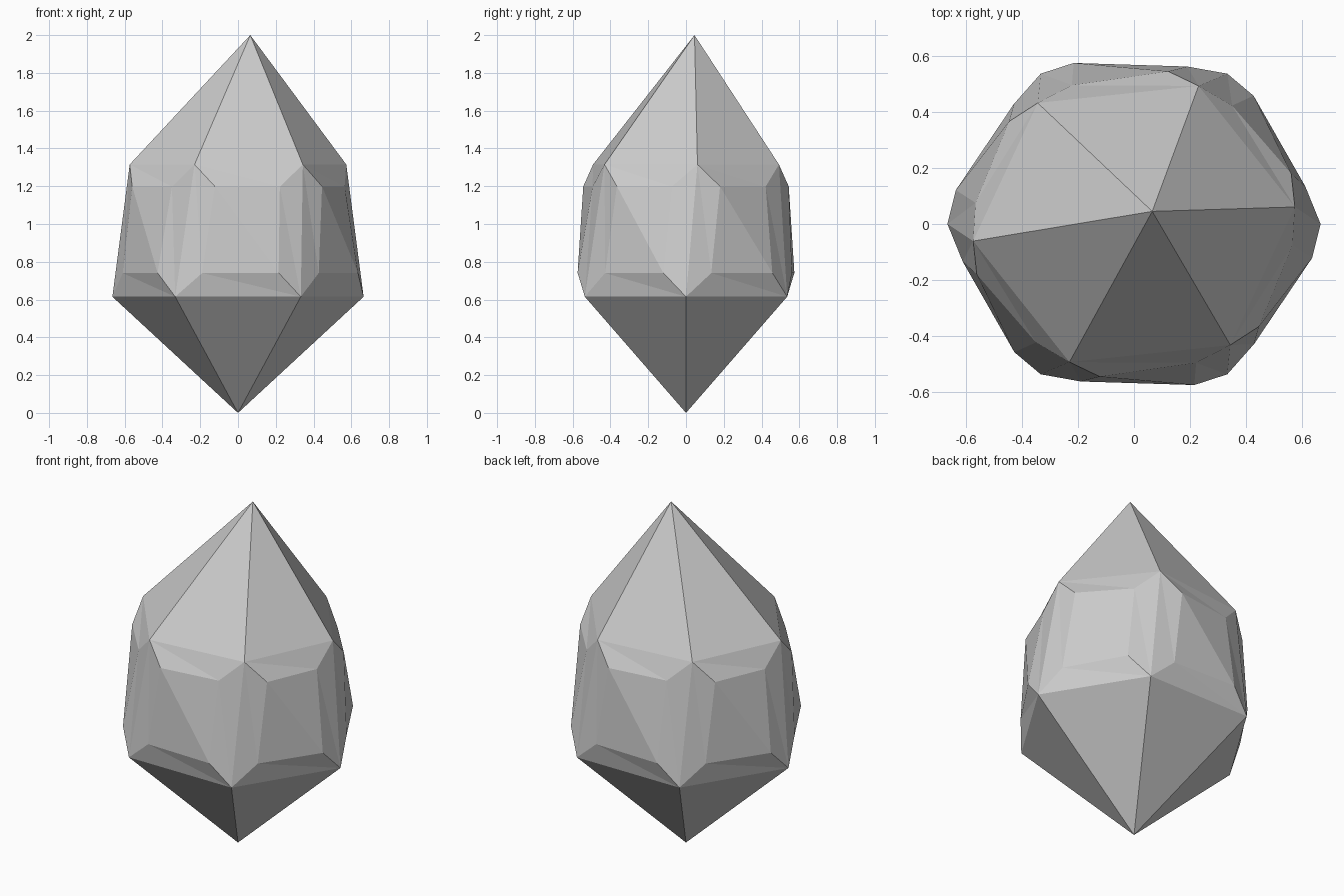
import bpy
import bmesh
from math import cos, sin, radians

cube = bpy.data.objects.get("Cube")
if cube:
    bpy.data.objects.remove(cube, do_unlink=True)

# Single stone colour
stone = bpy.data.materials.new("pale_grey_crystal")
stone.use_nodes = True
grey = (0.6, 0.6, 0.6, 1)
stone.diffuse_color = grey
stone.node_tree.nodes["Principled BSDF"].inputs["Base Color"].default_value = grey

SIDES = 6
FLATTEN = 0.93
bm = bmesh.new()


def ring(radius, z, twist):
    """One slightly flattened hexagonal ring of vertices."""
    angles = [radians(360 / SIDES * i + twist) for i in range(SIDES)]
    return [bm.verts.new((radius * cos(a), radius * FLATTEN * sin(a), z))
            for a in angles]


# Girdle rings and the two points, the upper one off centre
lower = ring(0.665, 0.615, 0)
upper = ring(0.577, 1.315, 6.5)
base_point = bm.verts.new((0, 0, 0))
top_point = bm.verts.new((0.065, 0.045, 2))

# Lower pyramid, twisted side walls and upper pyramid
walls = []
for i in range(SIDES):
    j = (i + 1) % SIDES
    bm.faces.new((base_point, lower[j], lower[i]))
    bm.faces.new((upper[i], upper[j], top_point))
    walls.append(bm.faces.new((lower[i], lower[j], upper[j], upper[i])))
bm.normal_update()

# Raised facet with a bevelled rim on every wall
bmesh.ops.inset_individual(bm, faces=walls, thickness=0.122, depth=0.045,
                           use_even_offset=True)
quads = [f for f in bm.faces if len(f.verts) == 4]
bmesh.ops.triangulate(bm, faces=quads, quad_method='SHORT_EDGE')

mesh = bpy.data.meshes.new("crystal")
bm.to_mesh(mesh)
bm.free()
mesh.materials.append(stone)
crystal = bpy.data.objects.new("crystal", mesh)
bpy.context.collection.objects.link(crystal)
